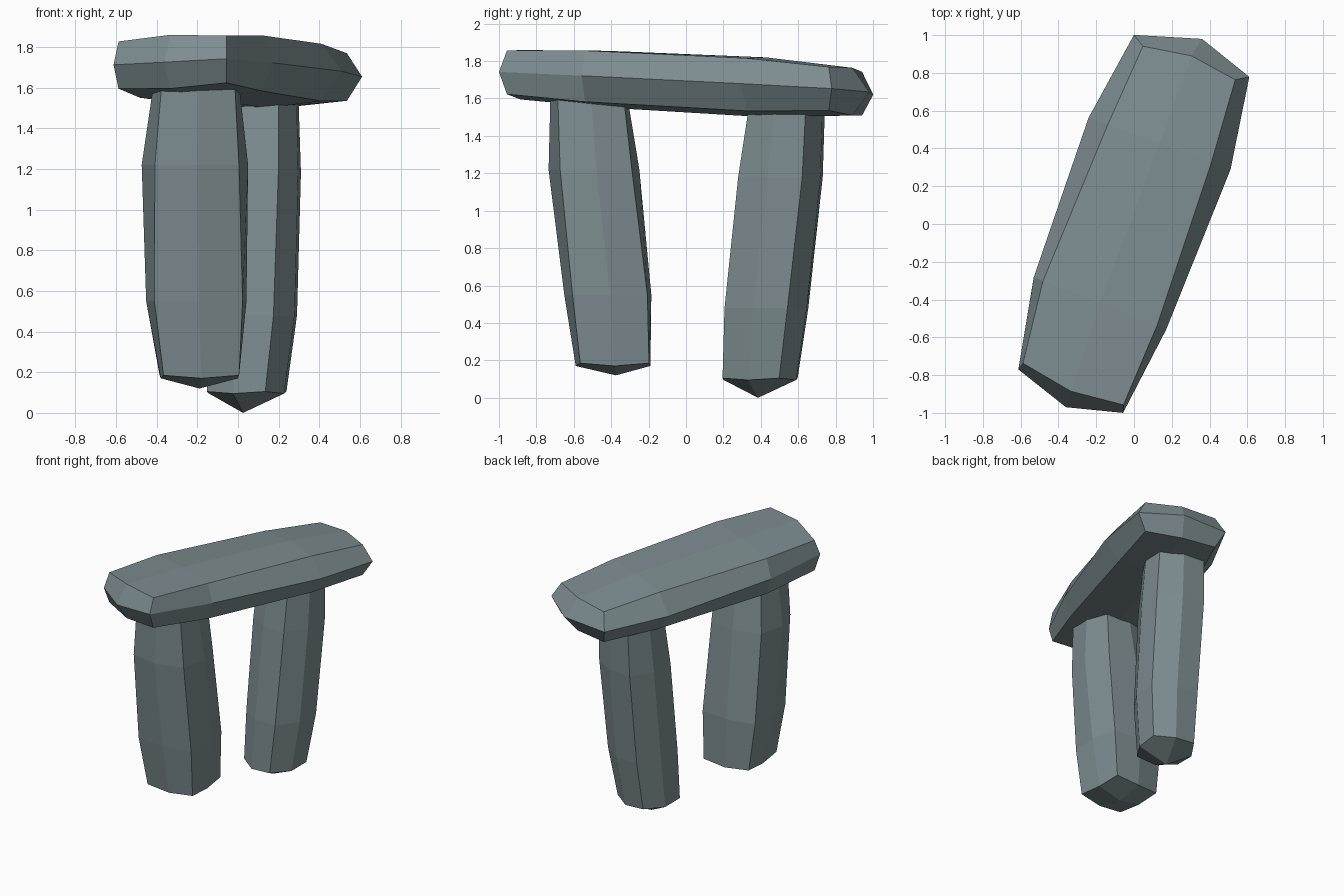
import bpy, bmesh, math
from mathutils import Vector

if "Cube" in bpy.data.objects:
    bpy.data.objects.remove(bpy.data.objects["Cube"])

# One weathered stone colour
stone_mat = bpy.data.materials.new("slate grey stone")
stone_mat.diffuse_color = (0.205, 0.265, 0.28, 1)
stone_mat.use_nodes = True
stone_mat.node_tree.nodes["Principled BSDF"].inputs["Base Color"].default_value = stone_mat.diffuse_color


def stone(name, rings, cap_a, cap_b, lying=False, inset=0.0):
    """Eight-sided boulder block lofted through rings, ends closed by four quads.
    Ring: (centre, half width, half depth, corner factors (u, v), turn in degrees)."""
    bm = bmesh.new()
    axis = (Vector(rings[-1][0]) - Vector(rings[0][0])).normalized()
    loops = []
    for i, (c, hu, hv, (cu, cv), turn) in enumerate(rings):
        a = math.radians(turn)
        u = Vector((math.cos(a), math.sin(a), 0.05 if lying else 0))
        v = Vector((0, 0, 1)) if lying else Vector((-math.sin(a), math.cos(a), 0))
        pull = inset if i == 0 else -inset if i == len(rings) - 1 else 0
        section = [(1, 0), (cu, cv), (0, 1), (-cu, cv),
                   (-1, 0), (-cu, -cv), (0, -1), (cu, -cv)]
        loops.append([bm.verts.new(Vector(c) + u * hu * p + v * hv * q
                                   + axis * (pull if k % 2 else 0))
                      for k, (p, q) in enumerate(section)])
    # sides
    for r0, r1 in zip(loops, loops[1:]):
        for k in range(8):
            n = (k + 1) % 8
            bm.faces.new((r0[k], r0[n], r1[n], r1[k]))
    # bulging ends
    for ring, point in ((loops[0], cap_a), (loops[-1], cap_b)):
        mid = bm.verts.new(point)
        for k in range(0, 8, 2):
            bm.faces.new((ring[k], ring[k + 1], ring[(k + 2) % 8], mid))
    bmesh.ops.recalc_face_normals(bm, faces=bm.faces)
    mesh = bpy.data.meshes.new(name)
    bm.to_mesh(mesh)
    bm.free()
    mesh.materials.append(stone_mat)
    ob = bpy.data.objects.new(name, mesh)
    bpy.context.collection.objects.link(ob)
    return ob


# Front upright
stone("front_upright", [
    ((-0.19, -0.39, 0.17), 0.19, 0.20, (0.98, 0.92), 3),
    ((-0.205, -0.418, 0.55), 0.247, 0.233, (0.88, 0.86), 3),
    ((-0.212, -0.492, 1.22), 0.262, 0.243, (0.79, 0.79), 3),
    ((-0.205, -0.52, 1.62), 0.21, 0.205, (0.86, 0.86), 3),
], (-0.19, -0.375, 0.12), (-0.205, -0.52, 1.65), inset=0.015)

# Back upright
stone("back_upright", [
    ((0.042, 0.395, 0.095), 0.195, 0.205, (0.78, 0.78), -19),
    ((0.07, 0.43, 0.48), 0.22, 0.228, (0.78, 0.78), -19),
    ((0.085, 0.505, 1.18), 0.222, 0.225, (0.80, 0.80), -18),
    ((0.09, 0.54, 1.56), 0.208, 0.20, (0.80, 0.80), -18),
], (0.025, 0.385, 0.0), (0.09, 0.54, 1.60), inset=0.01)

# Lintel laid across both uprights
stone("lintel", [
    ((-0.335, -0.885, 1.727), 0.30, 0.132, (0.96, 0.88), -22.5),
    ((-0.18, -0.42, 1.703), 0.377, 0.152, (0.86, 0.90), -21.5),
    ((0.135, 0.425, 1.66), 0.40, 0.16, (0.73, 0.88), -20),
    ((0.305, 0.89, 1.637), 0.325, 0.127, (0.80, 0.92), -20),
], (-0.36, -0.97, 1.725), (0.36, 0.98, 1.635), lying=True, inset=0.04)
